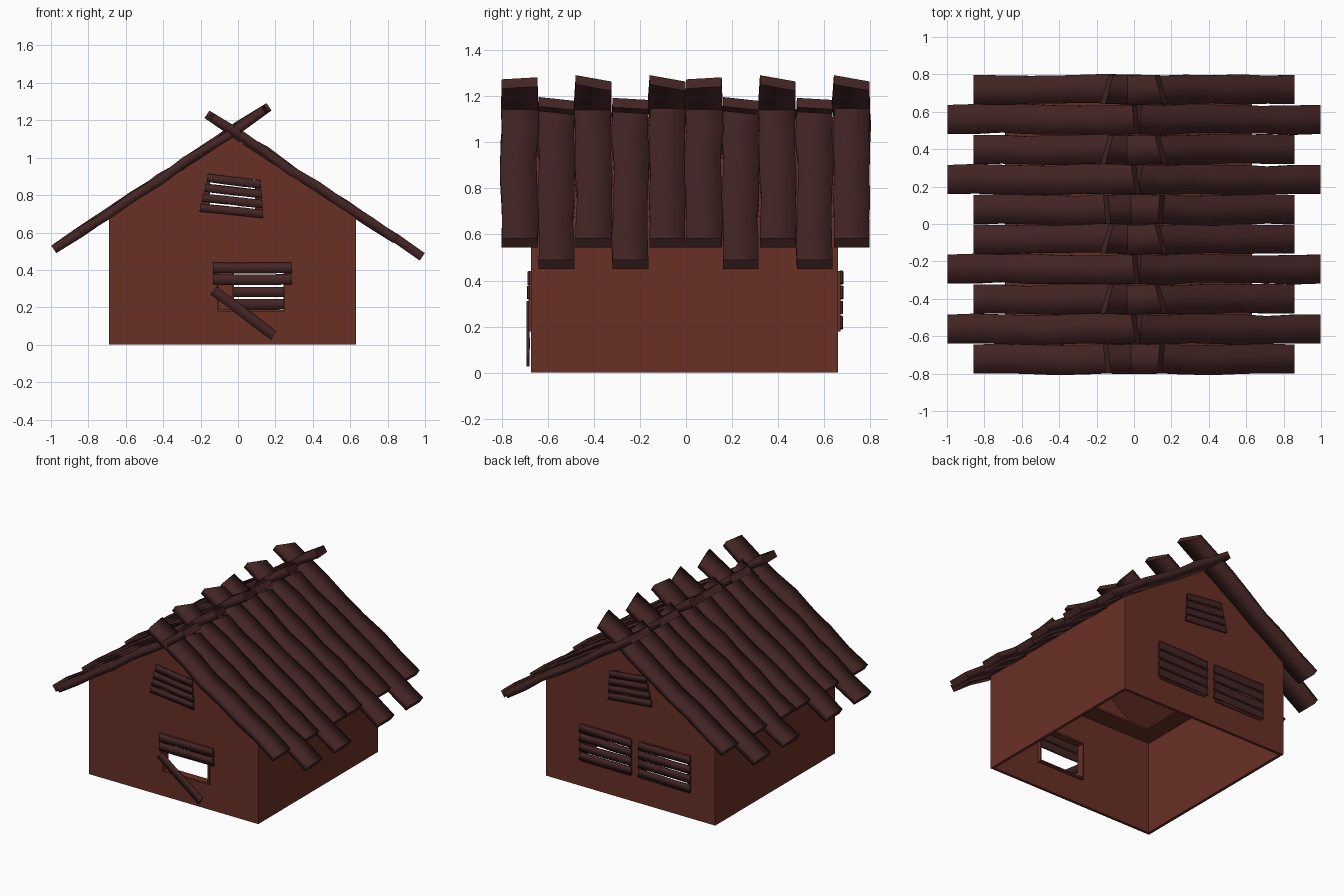
import bpy, bmesh, math, random
from mathutils import Vector

if "Cube" in bpy.data.objects:
    bpy.data.objects.remove(bpy.data.objects["Cube"])


def material(name, rgb):
    m = bpy.data.materials.new(name)
    m.diffuse_color = (*rgb, 1)
    m.use_nodes = True
    m.node_tree.nodes["Principled BSDF"].inputs["Base Color"].default_value = m.diffuse_color
    return m


RED = material("red brown wall", (0.14, 0.029, 0.019))
DARK = material("dark timber", (0.058, 0.018, 0.018))
CX = -0.03                      # ridge position of the walls
Y0, Y1 = -0.674, 0.66           # front and back wall


def new_object(name, bm, mat):
    bmesh.ops.recalc_face_normals(bm, faces=bm.faces)
    me = bpy.data.meshes.new(name)
    bm.to_mesh(me)
    bm.free()
    me.materials.append(mat)
    ob = bpy.data.objects.new(name, me)
    bpy.context.collection.objects.link(ob)
    return ob


def prism(name, profile, y0, y1, mat=RED):
    """Extrude an x-z outline along y."""
    bm = bmesh.new()
    f = bm.faces.new([bm.verts.new((x, y0, z)) for x, z in profile])
    out = bmesh.ops.extrude_face_region(bm, geom=[f])
    bmesh.ops.translate(bm, vec=(0, y1 - y0, 0),
                        verts=[v for v in out["geom"] if isinstance(v, bmesh.types.BMVert)])
    return new_object(name, bm, mat)


def box(name, x0, x1, y0, y1, z0, z1):
    return prism(name, [(x0, z0), (x1, z0), (x1, z1), (x0, z1)], y0, y1)


def cut(target, cutter):
    cutter.hide_render = True
    mod = target.modifiers.new("cut", "BOOLEAN")
    mod.operation, mod.solver, mod.object = "DIFFERENCE", "EXACT", cutter
    bpy.context.view_layer.objects.active = target
    bpy.ops.object.modifier_apply(modifier=mod.name)
    bpy.data.objects.remove(cutter)


def plank(name, a, b, side, w, t, rng, wobble=0.0, skew=0.0, segs=1):
    """Rough plank from a to b; side is its width direction."""
    a, b, side = Vector(a), Vector(b), Vector(side).normalized()
    axis = (b - a).normalized()
    up = axis.cross(side)
    bm = bmesh.new()
    rings = []
    for i in range(segs + 1):
        inner = 0 < i < segs
        r = (lambda s: rng.uniform(-s, s) if inner else 0.0)
        c = a.lerp(b, i / segs) + up * r(wobble) + side * r(wobble * 0.6)
        hw, ht = w / 2 + r(wobble * 0.4), t / 2 + r(wobble * 0.3)
        end = skew if i == segs else 0.0
        rings.append([bm.verts.new(c + side * s * hw + up * u * ht - axis * s * end)
                      for s, u in ((-1, -1), (1, -1), (1, 1), (-1, 1))])
    for p, q in zip(rings, rings[1:]):
        for k in range(4):
            n = (k + 1) % 4
            bm.faces.new((p[k], p[n], q[n], q[k])).smooth = True
    bm.faces.new(rings[0])
    bm.faces.new(rings[-1])
    return new_object(name, bm, DARK)


# --- walls: hollow gabled shell, open below
def gable(hw, eave, apex, base):
    return [(CX - hw, base), (CX + hw, base), (CX + hw, eave), (CX, apex), (CX - hw, eave)]


walls = prism("walls", gable(0.66, 0.678, 1.11, 0), Y0, Y1)
cut(walls, prism("room_cutter", gable(0.64, 0.665, 1.085, -0.1), Y0 + 0.02, Y1 - 0.02))

# --- window and vent openings: (x0, x1, wall y)
WINDOWS = [("front_window", -0.11, 0.25, Y0),
           ("back_window_right", -0.03, 0.34, Y1),
           ("back_window_left", -0.49, -0.12, Y1)]
ZB, ZT = 0.18, 0.44
for name, x0, x1, y in WINDOWS:
    cut(walls, box("cutter", x0, x1, y - 0.1, y + 0.1, ZB, ZT))
for y in (Y0, Y1):
    cut(walls, box("cutter", -0.15, 0.09, y - 0.1, y + 0.1, 0.72, 0.885))

# --- thin frames lining the windows
for name, x0, x1, y in WINDOWS:
    s = 1 if y > 0 else -1
    ya, yb = sorted((y + s * 0.01, y - s * 0.045))
    frame = box(name + "_frame", x0 - 0.002, x1 + 0.002, ya, yb, ZB - 0.002, ZT + 0.002)
    cut(frame, box("cutter", x0 + 0.008, x1 - 0.008, ya - 0.1, yb + 0.1, ZB + 0.008, ZT - 0.008))

# --- ceiling ledge around the room at eave height
ledge = box("ceiling_ledge", CX - 0.645, CX + 0.645, Y0 + 0.015, Y1 - 0.015, 0.655, 0.667)
cut(ledge, box("cutter", CX - 0.51, CX + 0.51, Y0 + 0.15, Y1 - 0.15, 0.5, 0.8))


# --- boards nailed over openings
def board(name, x, z, length, angle, y, rng, w=0.054):
    d = Vector((math.cos(angle), 0, math.sin(angle))) * length / 2
    c = Vector((x, y, z))
    plank(name, c - d, c + d, (-d.z, 0, d.x), w, 0.012, rng, 0.003, 0.003, 3)


rng = random.Random(4)
FY, BY = Y0 - 0.009, Y1 + 0.014
for i, z in enumerate((0.411, 0.349)):
    board(f"front_window_board_{i}", 0.077, z, 0.42, 0, FY, rng, 0.056)
board("front_window_fallen_board", 0.03, 0.17, 0.40, math.radians(-37), FY - 0.003, rng, 0.052)
for name, x0, x1, y in WINDOWS[1:]:
    for i in range(4):
        board(f"{name}_board_{i}", (x0 + x1) / 2, 0.413 - i * 0.065, 0.405,
              rng.uniform(-0.02, 0.02), BY, rng)
for side, y in (("front", FY), ("back", BY)):
    for i in range(4):
        board(f"{side}_vent_board_{i}", -0.02 - i * 0.005, 0.875 - i * 0.053, 0.29 + i * 0.016,
              math.radians(-7 + i * 0.4), y, rng, 0.044)


# --- roof planks: two repeats of five rows, short crossing ones and long ones
def roof_z(x, s):
    return 1.142 - 0.662 * s * (x - CX)


SKEW = (-0.008, 0.015, 0.025, 0.008, 0.025)
for half in (0, 1):
    for j in range(5):
        y = -0.7225 + j * 0.1605 + half * 0.8
        low, high = ((0.985, -0.02) if j % 2 else (0.845, 0.145))
        for side, s in (("right", 1), ("left", -1)):
            xa = s * low
            xb = -s * high if s == 1 else (0.01 if j % 2 else high)
            plank(f"roof_plank_{side}_{half * 5 + j}", (xa, y, roof_z(xa, s)),
                  (xb, y, roof_z(xb, s)), (0, 1, 0), 0.155, 0.048,
                  random.Random(j * 2 + s), 0.009, SKEW[j], 7)
